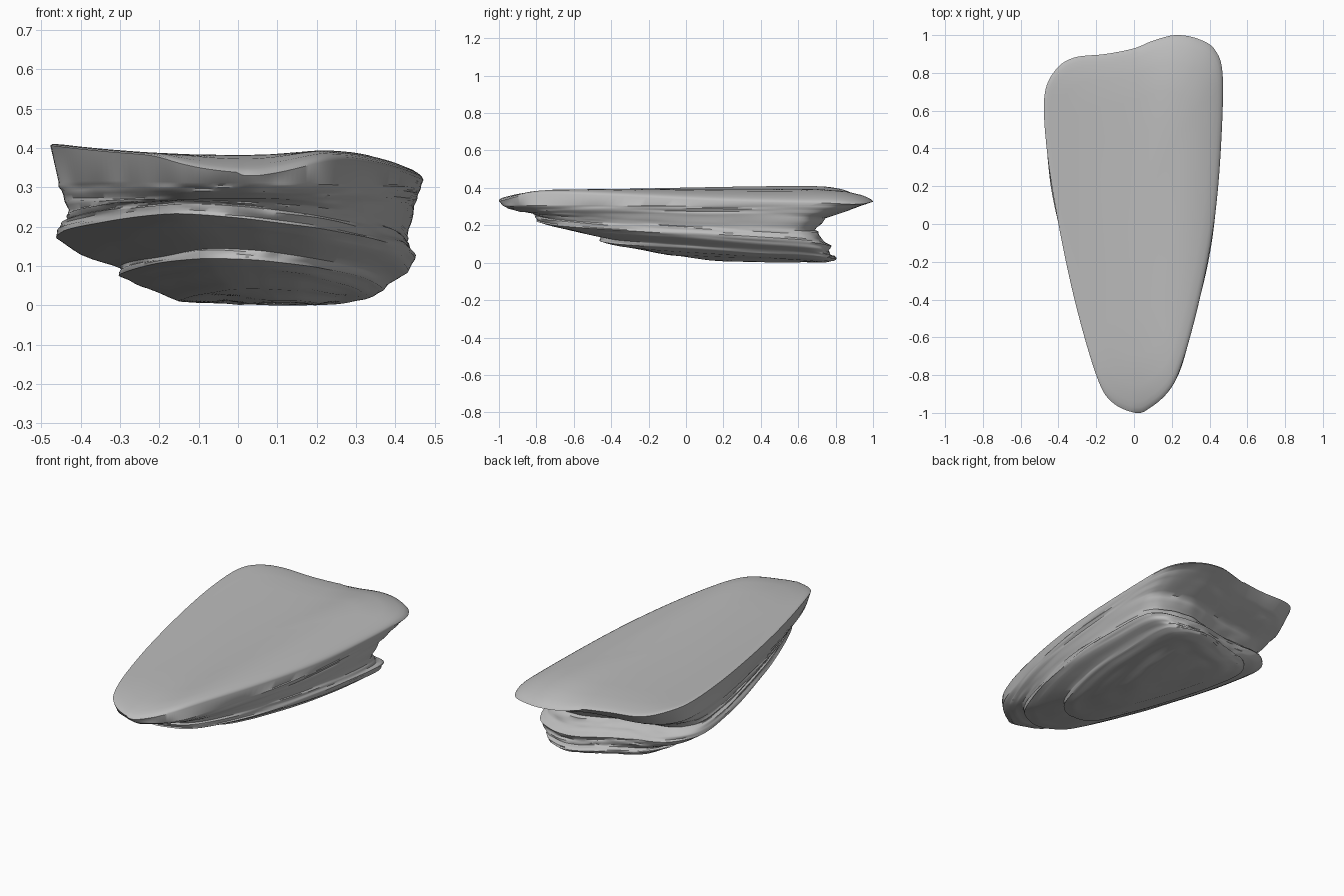
import bpy, bmesh, math
from mathutils import Vector, noise

if "Cube" in bpy.data.objects:
    bpy.data.objects.remove(bpy.data.objects["Cube"])

# Plan outline of the slab, counter-clockwise from the front tip
OUTLINE = [(.01, -1), (.09, -.97), (.18, -.89), (.24, -.78), (.31, -.55), (.38, -.25),
           (.43, .05), (.46, .4), (.47, .78), (.43, .92), (.34, .98), (.22, 1),
           (.1, .97), (0, .93), (-.15, .9), (-.32, .88), (-.42, .81), (-.475, .67),
           (-.46, .38), (-.4, 0), (-.31, -.42), (-.2, -.8), (-.12, -.94)]
STEPS = 8

# Beds from the base up: x min, x max, y front, y back, height,
# x tilt, y tilt, lift of the +x edge, forward sweep of the -x edge
BEDS = [(0, .2, .2, .6, .005, 0, -.003, 0, 0),
        (-.15, .26, -.1, .72, .022, -.003, -.02, .005, .04),
        (-.25, .33, -.36, .79, .055, -.02, -.036, .01, .07),
        (-.30, .37, -.46, .805, .075, -.027, -.04, .02, .09),
        (-.295, .385, -.45, .785, .095, -.027, -.043, .02, .08),
        (-.40, .43, -.7, .77, .135, -.035, -.06, .03, .04),
        (-.46, .45, -.8, .775, .165, -.045, -.058, .04, .03),
        (-.445, .435, -.8, .73, .198, -.035, -.052, .02, .01),
        (-.43, .43, -.82, .69, .225, -.02, -.04, 0, 0),
        (-.43, .445, -.88, .75, .255, 0, -.015, 0, 0),
        (-.44, .46, -.95, .87, .285, .0, -.005, 0, 0),
        (-.455, .469, -.985, .95, .312, -.005, 0, 0, 0)]


def smooth_loop(pts, steps):
    """Closed Catmull-Rom curve through the points."""
    out = []
    n = len(pts)
    for i in range(n):
        a, b, c, d = (Vector(pts[(i + k) % n]) for k in (-1, 0, 1, 2))
        for s in range(steps):
            t = s / steps
            out.append(b + (c - a) * t / 2 + (a - b * 2.5 + c * 2 - d / 2) * t * t
                       + ((b - c) * 3 + d - a) * t ** 3 / 2)
    return out


def top_height(x, y):
    """Gently dished top that drops at the tip, back and left edge."""
    z = .382 + .03 * (min(x, 0) / .47) ** 2
    z += .012 * math.exp(-((x - .22) / .1) ** 2)
    z -= .038 * (max(0, -y - .6) / .4) ** 3
    z -= .045 * (max(0, y - .72) / .28) ** 2
    return z - .05 * (max(0, x - .28) / .19) ** 2


loop = smooth_loop(OUTLINE, STEPS)


def bed_ring(bed, level):
    """Outline fitted to a bed, with long shallow ripples as strata."""
    x0, x1, y0, y1, z, tilt_x, tilt_y, lift, sweep = bed
    ring = []
    for p in loop:
        u, v = p.x / .472, p.y
        ripple = noise.noise(Vector((u * 1.3, v * 1.3, level * 1.7)))
        fine = noise.noise(Vector((u * 5, v * 3, level * 2.5)))
        k = 1 + .02 * ripple + .01 * fine
        height = z + tilt_x * u + tilt_y * v + lift * max(0, u) ** 3 + .006 * ripple
        ring.append(Vector(((x0 + x1) / 2 + u * k * (x1 - x0) / 2,
                            (y0 + y1) / 2 + v * k * (y1 - y0) / 2 + sweep * min(0, u),
                            max(0, height))))
    return ring


# Stack the bed rings, splitting each gap into thinner layers
rings = []
SPLIT = 4
for i in range(len(BEDS) - 1):
    for s in range(SPLIT):
        t = s / SPLIT
        bed = [a + (b - a) * t for a, b in zip(BEDS[i], BEDS[i + 1])]
        rings.append(bed_ring(bed, i + t))
rings.append(bed_ring(BEDS[-1], len(BEDS) - 1))

# Rounded rim and smooth top face; the +x edge rolls over further
for scale, drop in ((1, .012), (.99, .005), (.97, .002), (.94, 0), (.85, 0),
                    (.7, 0), (.5, 0), (.25, 0)):
    ring = []
    for p in loop:
        x, y = p.x * scale, p.y * scale
        roll = .02 * max(0, p.x / .472) * (1 - p.x / .472) * 2 * scale ** 12
        ring.append(Vector((x, y, top_height(x, y) - drop * (.5 + .5 * (p.x > 0)) - roll)))
    rings.append(ring)

bm = bmesh.new()
rows = [[bm.verts.new(p) for p in ring] for ring in rings]
count = len(loop)
for low, high in zip(rows, rows[1:]):
    for i in range(count):
        j = (i + 1) % count
        bm.faces.new((low[i], low[j], high[j], high[i]))
bm.faces.new(list(reversed(rows[0])))
bm.faces.new(rows[-1])
bmesh.ops.recalc_face_normals(bm, faces=bm.faces)
mesh = bpy.data.meshes.new("rock_slab")
bm.to_mesh(mesh)
bm.free()

rock = bpy.data.objects.new("rock_slab", mesh)
bpy.context.collection.objects.link(rock)

# Stone colour
stone = bpy.data.materials.new("grey_stone")
stone.use_nodes = True
colour = (.5, .5, .5, 1)
stone.diffuse_color = colour
stone.node_tree.nodes["Principled BSDF"].inputs["Base Color"].default_value = colour
mesh.materials.append(stone)

bpy.context.view_layer.objects.active = rock
rock.select_set(True)
bpy.ops.object.shade_smooth_by_angle(angle=math.radians(45))
